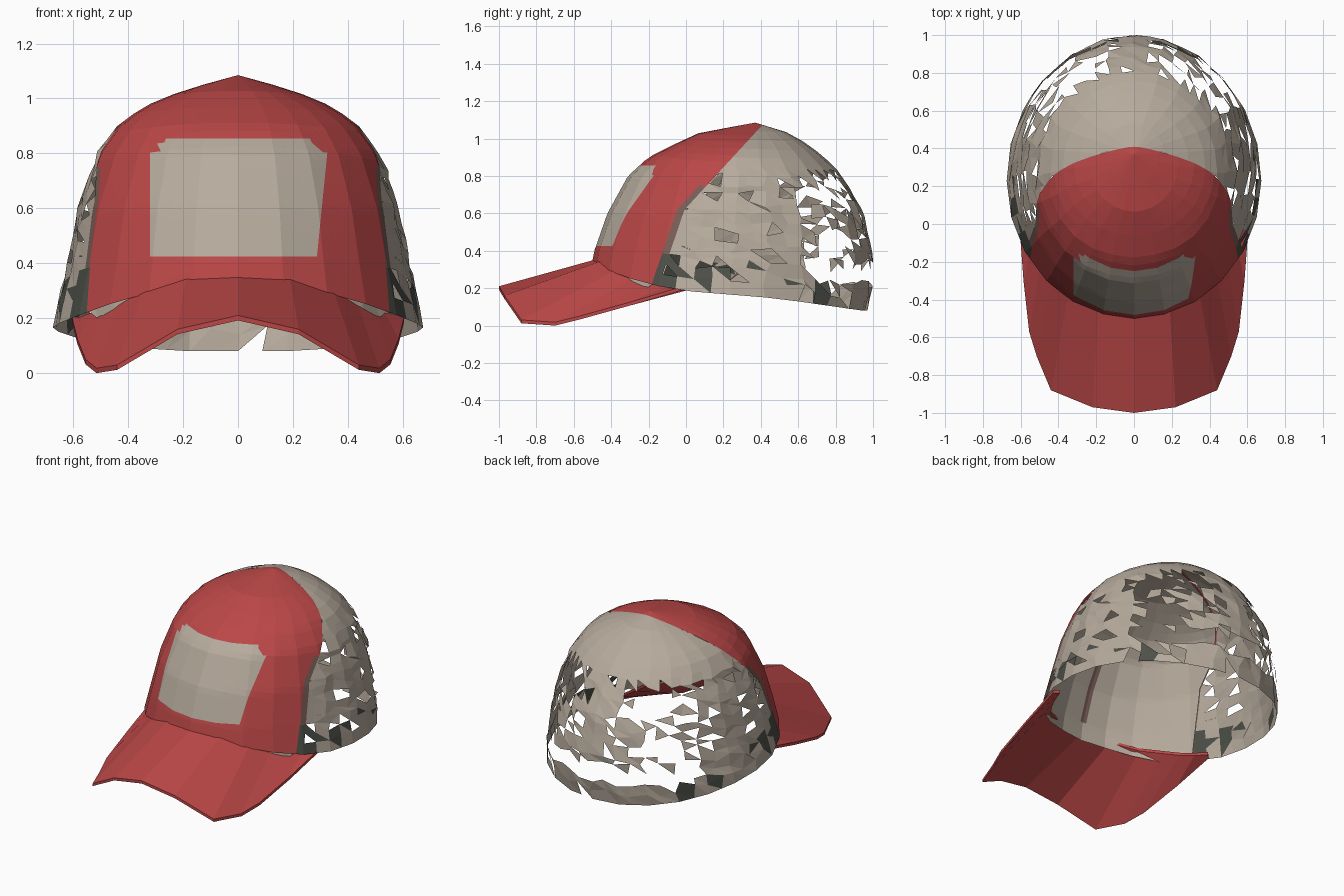
import bpy, bmesh, math, random
from mathutils import Vector

if "Cube" in bpy.data.objects:
    bpy.data.objects.remove(bpy.data.objects["Cube"])
random.seed(11)

def mat(name, rgb):
    m = bpy.data.materials.new(name)
    m.diffuse_color = (*rgb, 1)
    m.use_nodes = True
    m.node_tree.nodes["Principled BSDF"].inputs["Base Color"].default_value = m.diffuse_color
    return m

RED = mat("red cloth", (0.50, 0.063, 0.063))
BEIGE = mat("beige mesh", (0.47, 0.405, 0.335))
DARK = mat("dark grey", (0.075, 0.08, 0.065))
MUTED = mat("muted brown", (0.19, 0.11, 0.095))
MATS = [RED, BEIGE, DARK, MUTED]

def lerp_table(table, v):
    if v <= table[0][0]:
        return table[0][1:]
    for a, b in zip(table, table[1:]):
        if v <= b[0]:
            f = (v - a[0]) / (b[0] - a[0])
            return tuple(p + (q - p) * f for p, q in zip(a[1:], b[1:]))
    return table[-1][1:]

# Crown outline by height: z, front y, back y, half width
LEVELS = [(0.08, -0.53, 0.97, 0.685), (0.2, -0.53, 0.995, 0.67), (0.4, -0.49, 1.0, 0.625),
          (0.6, -0.42, 0.95, 0.585), (0.8, -0.31, 0.84, 0.515), (0.9, -0.2, 0.74, 0.44),
          (0.97, -0.06, 0.65, 0.345), (1.03, 0.07, 0.55, 0.2), (1.085, 0.37, 0.37, 0.0)]
# Height of the lower rim by y
RIM = [(-0.53, 0.325), (-0.49, 0.32), (-0.4, 0.28), (-0.2, 0.22), (0.0, 0.185),
       (0.5, 0.145), (0.97, 0.08)]
TOP, MAIN = 1.085, 24

def crown_main(a, t):
    y0 = 0.235 - 0.765 * math.cos(a)
    zb = lerp_table(RIM, y0)[0]
    z = zb + (TOP - zb) * t
    yf, yb, w = lerp_table(LEVELS, z)
    cy = (yf + yb) / 2
    return Vector((w * math.sin(a), cy - (yb - yf) / 2 * math.cos(a), z))

def crown_point(i, t, sub):
    # straight facets between the main angles
    k, f = divmod(i, sub)
    s = 2 * math.pi / MAIN
    return crown_main(k * s, t).lerp(crown_main((k + 1) * s, t), f / sub)

def red_edge(z):
    return 0.42 - 0.92 * (TOP - z) if z > 0.62 else -0.008 - 0.34 * (0.62 - z)

def crown_bmesh(sub, rows):
    bm = bmesh.new()
    n = MAIN * sub
    rings = [[bm.verts.new(crown_point(i, (r / rows) ** 0.9, sub)) for i in range(n)]
             for r in range(rows + 1)]
    for lo, hi in zip(rings, rings[1:]):
        for i in range(n):
            j = (i + 1) % n
            bm.faces.new((lo[i], lo[j], hi[j], hi[i]))
    bmesh.ops.remove_doubles(bm, verts=bm.verts, dist=0.0005)

    def cut(co, no, test):
        faces = [f for f in bm.faces if test(f.calc_center_median())]
        geom = set(faces)
        for f in faces:
            geom.update(f.edges)
            geom.update(f.verts)
        bmesh.ops.bisect_plane(bm, geom=list(geom), dist=1e-4, plane_co=co, plane_no=no)
    # clean lines for the front square, the centre seam and the edge of the front panel
    front = lambda c: c.y < 0
    for x in (-0.32, -0.022, 0.022):
        cut((x, 0, 0), (1, 0, 0), front)
    cut((0.325, 0, 0.8), (1, 0, -0.1), front)
    for z in (0.425, 0.855):
        cut((0, 0, z), (0, 0, 1), front)
    for d in (0, -0.04):
        cut((0, 0.42 + d, TOP), (0, 1, -0.92), lambda c: c.z > 0.58)
        cut((0, -0.008 + d, 0.62), (0, 1, -0.34), lambda c: c.z < 0.66)
    bmesh.ops.triangulate(bm, faces=bm.faces, quad_method='ALTERNATE')
    return bm

def finish(bm, name):
    me = bpy.data.meshes.new(name)
    for m in MATS:
        me.materials.append(m)
    bm.to_mesh(me)
    bm.free()
    ob = bpy.data.objects.new(name, me)
    bpy.context.collection.objects.link(ob)
    return ob

def keep(bm, test):
    bad = [f for f in bm.faces if not test(f.calc_center_median())]
    bmesh.ops.delete(bm, geom=bad, context='FACES')

is_front = lambda c: c.y < red_edge(c.z)

# Front panel with the beige square, its corners trimmed
bm = crown_bmesh(4, 24)
keep(bm, is_front)
for f in bm.faces:
    c = f.calc_center_median()
    side = 0.325 + 0.1 * (c.z - 0.8) if c.x > 0 else 0.32
    corner = c.z > 0.8 and abs(c.x) > 0.27 + (0.84 - c.z)
    if abs(c.x) < side and 0.425 < c.z < 0.855 and c.y < 0:
        f.material_index = 0 if corner else 1
    elif c.y > red_edge(c.z) - 0.04 and c.z < 0.75:
        f.material_index = 3 if c.z > 0.38 else 2
finish(bm, "front_panel")

# Beige lining behind the front panel, with a centre seam
bm = crown_bmesh(4, 24)
keep(bm, is_front)
for v in bm.verts:
    if v.is_boundary and v.co.y < -0.2 and v.co.z < 0.4:
        v.co.z -= 0.035
    v.co = Vector((0, 0.25, 0.3)) + (v.co - Vector((0, 0.25, 0.3))) * 0.98
for f in bm.faces:
    c = f.calc_center_median()
    f.material_index = 3 if abs(c.x) < 0.0215 and 0.4 < c.z < 0.85 else 1
bmesh.ops.reverse_faces(bm, faces=bm.faces)
finish(bm, "front_lining")

# Torn mesh back: holes are denser at the rear quarters
def hole_chance(c):
    if c.y > 0.68 and 0.21 < c.z < 0.33:
        return 1.0                      # opening above the strap
    if c.z <= 0.21 and c.y > 0.5:
        return 0.1                      # strap
    if 0.6 < c.y < 0.88 and abs(c.x) > 0.12 and 0.26 < c.z < 0.8:
        return 0.7
    if c.y >= 0.88 and c.z < 0.8:
        return 0.25 if abs(c.x) > 0.1 else 0.08
    if 0.25 < c.z < 0.82:
        return 0.13 if abs(c.y - 0.38) > 0.1 else 0.05
    return 0.0

# Dark stains: y, z, radius
STAINS = [(-0.11, 0.3, 0.1), (0.09, 0.28, 0.07), (0.22, 0.31, 0.035), (0.54, 0.2, 0.04),
          (0.72, 0.18, 0.06), (0.35, 0.3, 0.03)]
bm = crown_bmesh(2, 18)
keep(bm, lambda c: not is_front(c))
for v in bm.verts:
    if v.co.z < 0.82 and not v.is_boundary and v.co.y > 0.05:
        # mostly along the surface, so the mesh stays on the crown
        out = Vector((v.co.x, v.co.y - 0.25, v.co.z - 0.3)).normalized()
        d = Vector([random.uniform(-0.022, 0.022) for _ in range(3)])
        v.co += d - out * d.dot(out) * 0.8
for f in bm.faces:
    c = f.calc_center_median()
    f.material_index = 1
    if any(math.hypot(c.y - y, c.z - z) < r for y, z, r in STAINS):
        f.material_index = 2
keep(bm, lambda c: random.random() >= hole_chance(c))
for v in bm.verts:
    v.co.y = min(v.co.y, 1.0)
finish(bm, "mesh_back")

# Curved brim: inner edge tucked into the crown, outer edge, joined with thickness
INNER = [(0, -0.495, 0.35), (0.19, -0.455, 0.345), (0.345, -0.36, 0.305), (0.43, -0.25, 0.27),
         (0.49, -0.16, 0.24), (0.535, -0.08, 0.22), (0.575, 0.0, 0.205)]
OUTER = [(0, -1.0, 0.21), (0.22, -0.97, 0.16), (0.44, -0.88, 0.03), (0.515, -0.7, 0.018),
         (0.555, -0.57, 0.05), (0.585, -0.3, 0.125), (0.605, -0.03, 0.205)]
mirror = lambda pts: [(-x, y, z) for x, y, z in reversed(pts[1:])] + pts
bm = bmesh.new()
rows = [[bm.verts.new(p) for p in mirror(e)] for e in (INNER, OUTER)]
low = [[bm.verts.new(v.co - Vector((0, 0, 0.018))) for v in r] for r in rows]
loop = [rows[0], rows[1], low[1], low[0]]
for k in range(4):
    a, b = loop[k], loop[(k + 1) % 4]
    for i in range(len(a) - 1):
        bm.faces.new((a[i], b[i], b[i + 1], a[i + 1]))
for i in (0, -1):
    bm.faces.new([r[i] for r in loop])
bmesh.ops.recalc_face_normals(bm, faces=bm.faces)
finish(bm, "brim")
